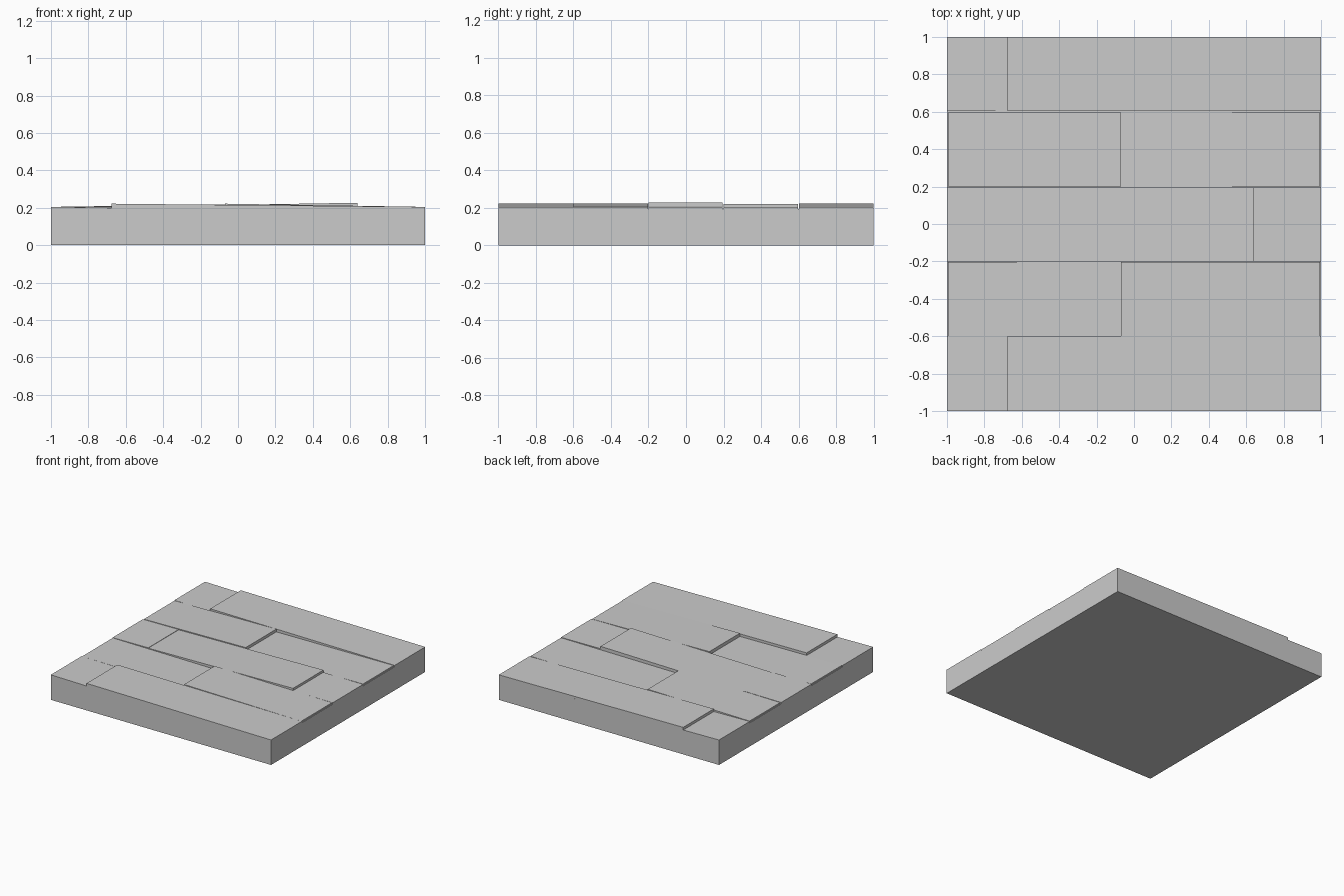
import bpy

if "Cube" in bpy.data.objects:
    bpy.data.objects.remove(bpy.data.objects["Cube"])


def prism(name, x0, x1, y0, y1, z0, zl, zr):
    """Box whose top slopes from zl at x0 to zr at x1."""
    verts = [(x, y, z) for y in (y0, y1)
             for x, z in ((x0, z0), (x1, z0), (x1, zr), (x0, zl))]
    faces = [(0, 1, 2, 3), (7, 6, 5, 4), (0, 4, 5, 1),
             (1, 5, 6, 2), (2, 6, 7, 3), (3, 7, 4, 0)]
    mesh = bpy.data.meshes.new(name)
    mesh.from_pydata(verts, [], faces)
    obj = bpy.data.objects.new(name, mesh)
    bpy.context.collection.objects.link(obj)


BASE_TOP = 0.193

# Solid slab under the boards
prism("floor_slab", -1, 1, -1, 1, 0, BASE_TOP, BASE_TOP)

# Rows of warped boards, front to back: (y0, y1, inset at the ends, boards)
# Each board is (x start, x end, height at start, height at end)
rows = [
    (-1.0, -0.6, 0.0, [(-1, -0.675, 0.205, 0.2), (-0.675, 1, 0.222, 0.205)]),
    (-0.6, -0.203, 0.005, [(-1, -0.07, 0.205, 0.195), (-0.07, 1, 0.222, 0.205)]),
    (-0.2, 0.194, 0.0, [(-1, -0.675, 0.205, 0.208), (-0.675, 0.64, 0.205, 0.227),
                        (0.64, 1, 0.208, 0.205)]),
    (0.2, 0.597, 0.005, [(-1, -0.07, 0.205, 0.219), (-0.07, 1, 0.196, 0.205)]),
    (0.603, 1.0, 0.0, [(-1, -0.675, 0.205, 0.2), (-0.675, 1, 0.222, 0.205)]),
]
for r, (y0, y1, inset, boards) in enumerate(rows, 1):
    for b, (x0, x1, zl, zr) in enumerate(boards, 1):
        lim = 1 - inset
        prism(f"board_row{r}_{b}", max(x0, -lim), min(x1, lim),
              y0, y1, BASE_TOP, zl, zr)
